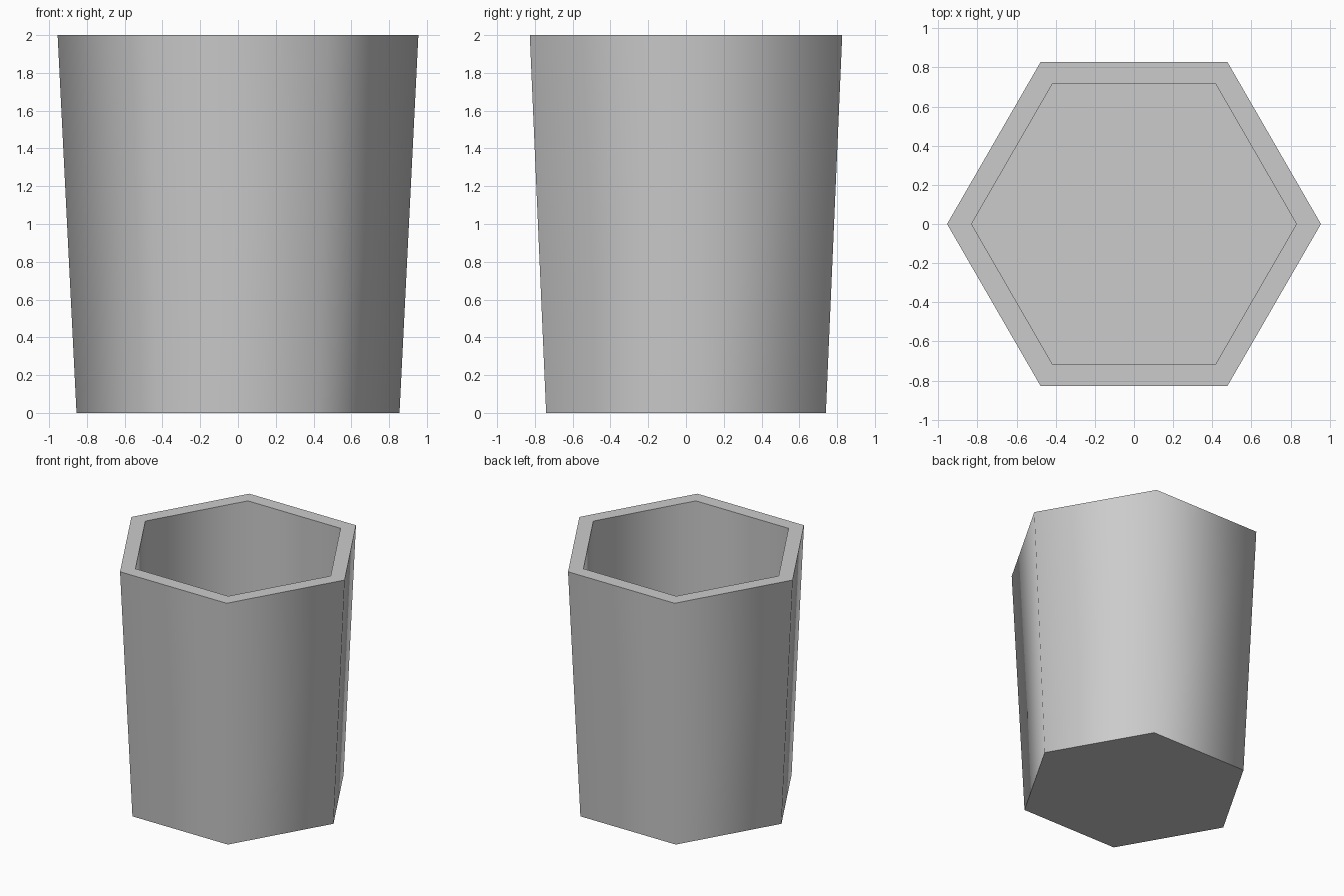
import bpy, bmesh, math

cube = bpy.data.objects.get("Cube")
if cube:
    bpy.data.objects.remove(cube, do_unlink=True)

SIDES = 6

# One plain grey for the whole cup
grey = bpy.data.materials.new("plain_grey")
grey.use_nodes = True
colour = (0.6, 0.6, 0.6, 1)
grey.diffuse_color = colour
grey.node_tree.nodes["Principled BSDF"].inputs["Base Color"].default_value = colour

# Profile (radius, height): tapered outside, flat rim, straight bore, floor
profile = [(0.855, 0), (0.955, 2), (0.83, 2), (0.83, 0.12)]

bm = bmesh.new()
rings = []
for radius, z in profile:
    angles = [math.tau * i / SIDES for i in range(SIDES)]
    rings.append([bm.verts.new((radius * math.cos(a), radius * math.sin(a), z))
                  for a in angles])
for low, high in zip(rings, rings[1:]):
    for i in range(SIDES):
        j = (i + 1) % SIDES
        bm.faces.new((low[i], low[j], high[j], high[i]))

# Underside and inner floor
bm.faces.new(rings[0][::-1])
bm.faces.new(rings[-1])
bmesh.ops.recalc_face_normals(bm, faces=bm.faces[:])

mesh = bpy.data.meshes.new("hexagonal_cup")
bm.to_mesh(mesh)
bm.free()
mesh.materials.append(grey)
cup = bpy.data.objects.new("hexagonal_cup", mesh)
bpy.context.collection.objects.link(cup)

# Smooth around the six walls, crisp at the rim and base
bpy.ops.object.select_all(action="DESELECT")
cup.select_set(True)
bpy.context.view_layer.objects.active = cup
bpy.ops.object.shade_smooth_by_angle(angle=math.radians(70))
